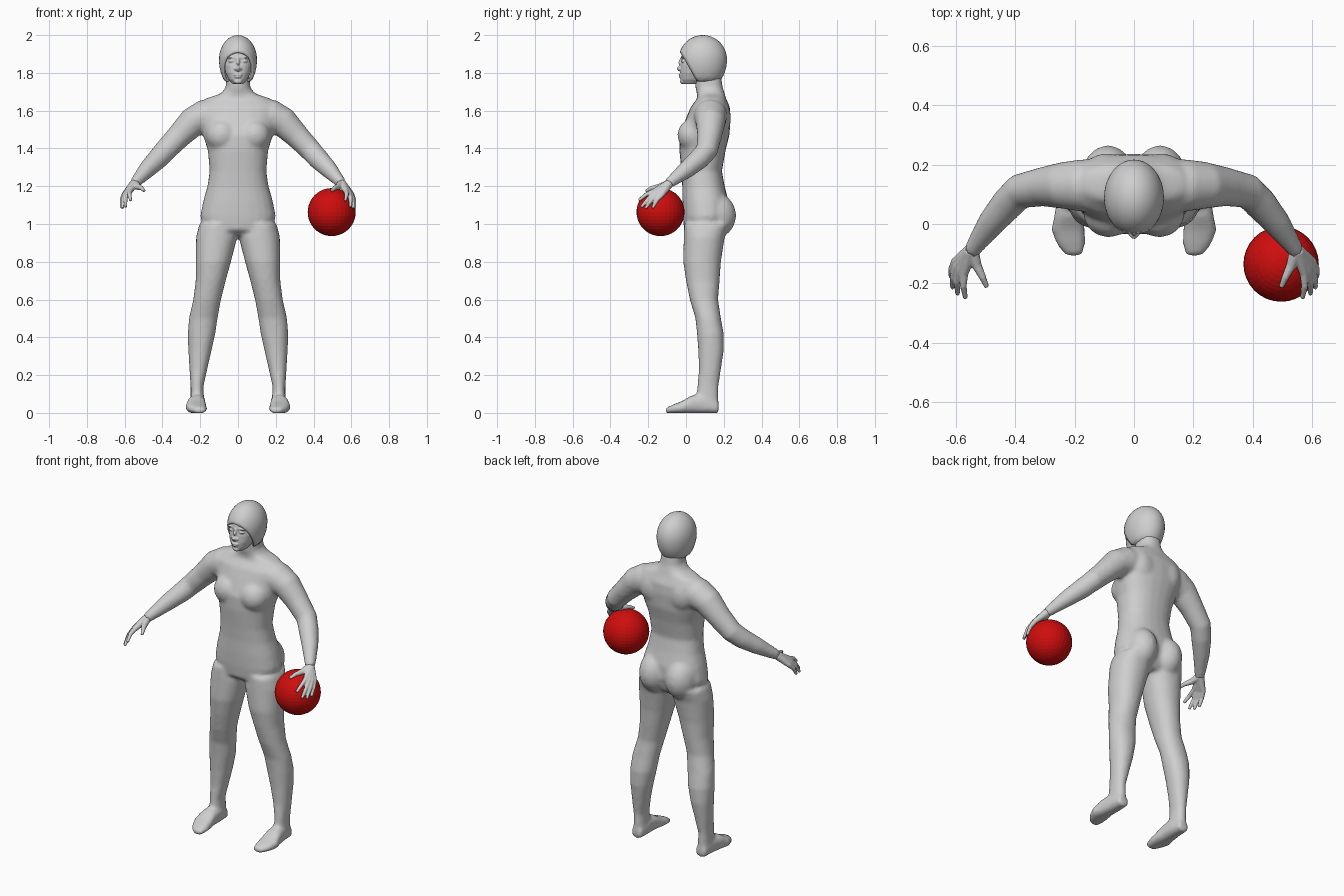
import bpy, bmesh, math
from mathutils import Vector, Matrix

if "Cube" in bpy.data.objects:
    bpy.data.objects.remove(bpy.data.objects["Cube"])


def material(name, rgb):
    m = bpy.data.materials.new(name)
    m.diffuse_color = (*rgb, 1)
    m.use_nodes = True
    m.node_tree.nodes["Principled BSDF"].inputs["Base Color"].default_value = m.diffuse_color
    return m


GREY = material("body grey", (0.62, 0.62, 0.62))
RED = material("ball red", (0.62, 0.004, 0.004))


def finish(bm, name, mat, smooth=True):
    bmesh.ops.recalc_face_normals(bm, faces=bm.faces[:])
    me = bpy.data.meshes.new(name)
    bm.to_mesh(me)
    bm.free()
    for p in me.polygons:
        p.use_smooth = smooth
    me.materials.append(mat)
    ob = bpy.data.objects.new(name, me)
    bpy.context.collection.objects.link(ob)
    return ob


def fuse(ob, voxel, steps):
    """Melt overlapping volumes into one skin."""
    r = ob.modifiers.new("fuse", 'REMESH')
    r.mode = 'VOXEL'
    r.voxel_size = voxel
    r.use_smooth_shade = True
    s = ob.modifiers.new("soften", 'SMOOTH')
    s.factor = 0.5
    s.iterations = steps


def ring(c, u, v, n=24, p=1.0):
    """Ellipse round c with half axes u and v; p below 1 makes it boxier."""
    out = []
    for i in range(n):
        a = 2 * math.pi * i / n
        ca, sa = math.cos(a), math.sin(a)
        out.append(c + u * math.copysign(abs(ca) ** p, ca) + v * math.copysign(abs(sa) ** p, sa))
    return out


def loft(bm, rings):
    rows = [[bm.verts.new(q) for q in r] for r in rings]
    n = len(rows[0])
    for a, b in zip(rows, rows[1:]):
        for i in range(n):
            j = (i + 1) % n
            bm.faces.new((a[i], a[j], b[j], b[i]))
    bm.faces.new(rows[0])
    bm.faces.new(rows[-1])


def slab(bm, rows, s=1, p=1.0):
    """Level sections: z, x from, x to, y from, y to."""
    loft(bm, [ring(Vector((s * (x0 + x1) / 2, (y0 + y1) / 2, z)),
                   Vector(((x1 - x0) / 2, 0, 0)), Vector((0, (y1 - y0) / 2, 0)), p=p)
              for z, x0, x1, y0, y1 in rows])


def tube(bm, pts, s=1, n=16):
    """Round limb through points x, y, z, radius."""
    ps = [Vector((s * x, y, z)) for x, y, z, r in pts]
    rings = []
    for i, c in enumerate(ps):
        t = (ps[min(i + 1, len(ps) - 1)] - ps[max(i - 1, 0)]).normalized()
        u = t.cross(Vector((0, 0, 1))).normalized()
        rings.append(ring(c, u * pts[i][3], t.cross(u) * pts[i][3], n))
    loft(bm, rings)


def ball(bm, c, r, u=24, v=16):
    m = Matrix.Translation(c) @ Matrix.Diagonal((*r, 1))
    bmesh.ops.create_uvsphere(bm, u_segments=u, v_segments=v, radius=1, matrix=m)


# Body: torso, legs, feet and arms melted together
TORSO = [(0.94, -.10, .10, .03, .18), (0.97, -.18, .18, -.01, .205),
         (1.04, -.20, .20, -.017, .225), (1.12, -.185, .185, -.02, .225),
         (1.20, -.162, .162, -.02, .205), (1.28, -.15, .15, -.025, .19),
         (1.39, -.16, .16, -.035, .21), (1.47, -.185, .185, -.035, .23),
         (1.56, -.20, .20, 0, .237), (1.62, -.215, .215, .025, .232),
         (1.665, -.17, .17, .06, .212), (1.69, -.092, .092, .058, .205),
         (1.72, -.066, .066, .05, .195), (1.79, -.06, .06, .045, .185)]
LEG = [(1.00, .02, .205, -.01, .23), (0.93, .004, .222, -.012, .205),
       (0.80, .037, .224, -.015, .185), (0.70, .065, .224, 0, .178),
       (0.60, .09, .237, .02, .17), (0.50, .108, .26, .05, .185),
       (0.42, .12, .266, .058, .20), (0.33, .14, .263, .065, .20),
       (0.23, .163, .257, .068, .185), (0.14, .183, .251, .06, .172),
       (0.08, .18, .251, .053, .173), (0.02, .175, .255, .05, .17)]
FOOT = [(.173, .215, .032, .06), (.10, .215, .042, .10), (.03, .22, .048, .095),
        (-.02, .222, .057, .065), (-.07, .212, .048, .045), (-.108, .202, .026, .028)]
ARM = [(.11, .13, 1.575, .09), (.18, .13, 1.57, .088), (.24, .13, 1.54, .079),
       (.31, .125, 1.468, .066), (.385, .11, 1.39, .059), (.425, .07, 1.345, .056),
       (.48, .005, 1.29, .047), (.53, -.065, 1.235, .033), (.55, -.095, 1.213, .027)]

bm = bmesh.new()
slab(bm, TORSO, p=0.85)
for s in (-1, 1):
    slab(bm, LEG, s, p=0.92)
    tube(bm, ARM, s, 20)
    loft(bm, [ring(Vector((s * x, y, h / 2 - .002)), Vector((w, 0, 0)),
                   Vector((0, 0, h / 2)), p=0.75) for y, x, w, h in FOOT])
    ball(bm, (s * .088, .155, 1.045), (.09, .11, .12))   # buttock
    ball(bm, (s * .085, .035, 1.47), (.085, .08, .085))  # chest
    ball(bm, (s * .09, .17, 1.56), (.085, .068, .10))    # shoulder blade
fuse(finish(bm, "body", GREY), 0.011, 5)

# Hands: every finger runs from the wrist, so together they form the palm
KNUCKLES = [(.603, -.127, 1.155), (.597, -.145, 1.16), (.587, -.158, 1.166), (.573, -.168, 1.173)]
TIPS = [(.617, -.178, 1.085), (.612, -.215, 1.083), (.595, -.237, 1.09), (.568, -.25, 1.125)]
for s, side in ((-1, "right"), (1, "left")):
    bm = bmesh.new()
    for k, t in zip(KNUCKLES, TIPS):
        mid = [(a + b) / 2 for a, b in zip(k, t)]
        tube(bm, [(.55, -.09, 1.213, .024), (*k, .0145),
                  (mid[0] + .005, mid[1], mid[2] + .008, .0115), (*t, .008)], s, 12)
    tube(bm, [(.545, -.09, 1.213, .022), (.53, -.14, 1.197, .017),
              (.51, -.18, 1.19, .012), (.496, -.213, 1.175, .008)], s, 12)
    fuse(finish(bm, side + "_hand", GREY), 0.004, 2)

# Face: chin to forehead, with nose, brows, eyes and lips
bm = bmesh.new()
slab(bm, [(1.742, -.03, .03, -.016, .07), (1.765, -.05, .05, -.028, .10),
          (1.80, -.066, .066, -.031, .12), (1.84, -.075, .075, -.028, .13),
          (1.862, -.077, .077, -.022, .13), (1.88, -.077, .077, -.026, .13),
          (1.92, -.07, .07, -.016, .13)], p=0.9)
tube(bm, [(0, -.022, 1.88, .008), (0, -.032, 1.85, .010), (0, -.038, 1.826, .014),
          (0, -.03, 1.814, .012)], n=12)
ball(bm, (0, -.03, 1.79), (.024, .010, .006))
ball(bm, (0, -.029, 1.779), (.019, .010, .006))
ball(bm, (0, -.018, 1.755), (.022, .014, .014))
for s in (-1, 1):
    ball(bm, (s * .034, -.014, 1.862), (.017, .012, .007))
    ball(bm, (s * .036, -.015, 1.882), (.024, .010, .005))
    ball(bm, (s * .013, -.03, 1.821), (.008, .010, .007))
fuse(finish(bm, "face", GREY), 0.004, 2)

# Hood: ball shell with a round opening tipped down over the face
bm = bmesh.new()
bmesh.ops.create_uvsphere(bm, u_segments=32, v_segments=24, radius=1)
cut = math.cos(math.radians(50))
bmesh.ops.delete(bm, geom=[v for v in bm.verts if v.co.z > cut], context='VERTS')
bmesh.ops.rotate(bm, verts=bm.verts[:], cent=(0, 0, 0),
                 matrix=Matrix.Rotation(math.radians(125), 3, 'X'))
for v in bm.verts:
    x, y, z = v.co
    v.co = (x * .101, .089 + y * .128, max(1.755, 1.87 + z * (.13 if z > 0 else .16)))
hood = finish(bm, "hood", GREY)
sol = hood.modifiers.new("thickness", 'SOLIDIFY')
sol.thickness = 0.012
sol.offset = -1
bpy.context.view_layer.objects.active = hood
hood.select_set(True)
bpy.ops.object.shade_smooth_by_angle(angle=math.radians(50))

# Ball under the left hand
bm = bmesh.new()
ball(bm, (.496, -.135, 1.063), (.127, .127, .127), 32, 20)
finish(bm, "ball", RED, smooth=False)
